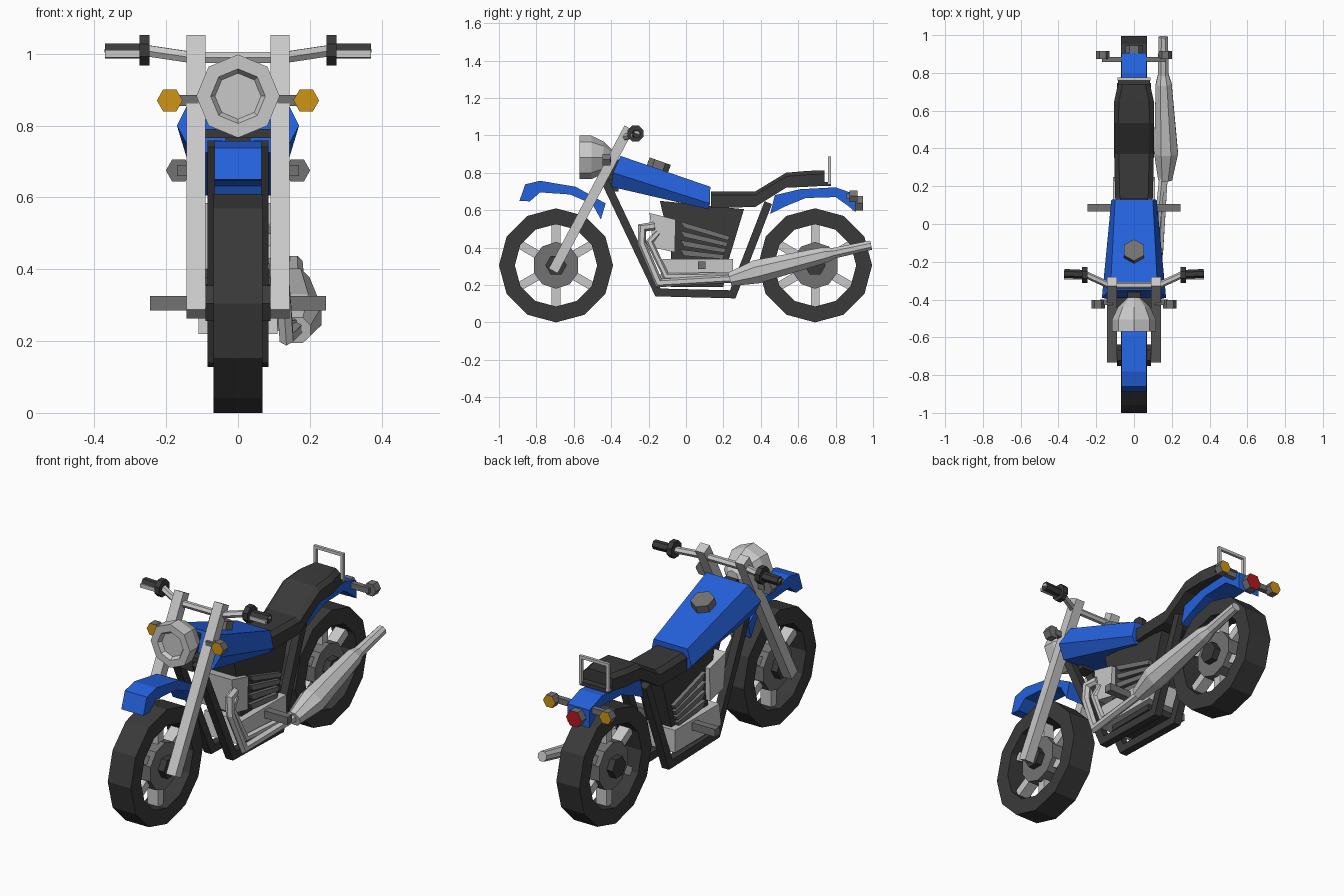
import bpy, bmesh, math
from mathutils import Vector

cube = bpy.data.objects.get("Cube")
if cube:
    bpy.data.objects.remove(cube, do_unlink=True)


def material(name, r, g, b):
    m = bpy.data.materials.new(name)
    m.use_nodes = True
    m.diffuse_color = (r, g, b, 1)
    node = next(n for n in m.node_tree.nodes if n.type == 'BSDF_PRINCIPLED')
    node.inputs["Base Color"].default_value = (r, g, b, 1)
    return m


BLUE = material("blue paint", 0.018, 0.12, 0.72)
BLACK = material("black rubber", 0.042, 0.042, 0.042)
CHROME = material("light metal", 0.58, 0.58, 0.58)
STEEL = material("grey metal", 0.17, 0.17, 0.17)
AMBER = material("amber lens", 0.62, 0.3, 0.007)
RED = material("red lens", 0.45, 0.01, 0.015)


def loft(name, rings, mat, closed=False):
    """Skin a list of equal rings of points; cap the ends or join them."""
    bm = bmesh.new()
    vs = [[bm.verts.new(p) for p in ring] for ring in rings]
    n = len(vs[0])
    pairs = list(zip(vs, vs[1:])) + ([(vs[-1], vs[0])] if closed else [])
    for a, b in pairs:
        for i in range(n):
            j = (i + 1) % n
            bm.faces.new((a[i], a[j], b[j], b[i]))
    if not closed:
        bm.faces.new(vs[0])
        bm.faces.new(vs[-1])
    bmesh.ops.recalc_face_normals(bm, faces=bm.faces)
    mesh = bpy.data.meshes.new(name)
    bm.to_mesh(mesh)
    bm.free()
    mesh.materials.append(mat)
    obj = bpy.data.objects.new(name, mesh)
    bpy.context.scene.collection.objects.link(obj)
    return obj


def prism(name, profile, x0, x1, mat):
    """Side profile of (y, z) points pulled across x."""
    return loft(name, [[(x, y, z) for y, z in profile] for x in (x0, x1)], mat)


def box(name, x, y, z, mat):
    return prism(name, [(y[0], z[0]), (y[1], z[0]), (y[1], z[1]), (y[0], z[1])], x[0], x[1], mat)


def lathe(name, profile, centre, axis, sides, mat, phase=0, closed=False):
    """Turn (along, radius) points round the x or y axis."""
    rings = []
    for a, r in profile:
        ring = []
        for i in range(sides):
            t = math.tau * (i + phase) / sides
            s, c = r * math.sin(t), r * math.cos(t)
            ring.append(Vector(centre) + Vector((a, s, c) if axis == 'X' else (s, a, c)))
        rings.append(ring)
    return loft(name, rings, mat, closed)


def sweep(name, path, radii, sides, mat, ref=(1, 0, 0)):
    """Many-sided bar along a path, mitred at the bends."""
    pts = [Vector(p) for p in path]
    rings = []
    for k, p in enumerate(pts):
        d0 = (p - pts[k - 1]).normalized() if k else None
        d1 = (pts[k + 1] - p).normalized() if k < len(pts) - 1 else None
        d0, d1 = d0 or d1, d1 or d0
        t = (d0 + d1).normalized()
        v = t.cross(Vector(ref)).normalized()
        u = v.cross(t)
        r = radii[k] if isinstance(radii, (list, tuple)) else radii
        angles = [math.tau * (i + 0.5) / sides for i in range(sides)]
        rings.append([p + u * r * math.cos(a) + v * r * math.sin(a) / t.dot(d0) for a in angles])
    return loft(name, rings, mat)


def paint(obj, mat, rule):
    obj.data.materials.append(mat)
    for f in obj.data.polygons:
        if rule(f):
            f.material_index = 1


# wheels
R = 0.305
for label, cy in (("front", -0.695), ("rear", 0.69)):
    c = (0, cy, R)
    lathe(label + "_tyre", [(-0.068, 0.22), (-0.068, R), (0.068, R), (0.068, 0.22)], c, 'X', 12, BLACK, closed=True)
    lathe(label + "_brake_disc", [(-0.055, 0.125), (0.055, 0.125)], c, 'X', 10, STEEL)
    lathe(label + "_hub", [(-0.09, 0.057), (0.09, 0.057)], c, 'X', 6, BLACK, 0.5)
    for i in range(3):
        a = math.pi * i / 3
        d, n = Vector((math.sin(a), math.cos(a))), Vector((math.cos(a), -math.sin(a)))
        corners = [d * s * 0.23 + n * w * 0.023 for s, w in ((1, 1), (1, -1), (-1, -1), (-1, 1))]
        prism(label + "_spoke", [(cy + p.x, R + p.y) for p in corners], -0.03, 0.03, CHROME)

# fenders
prism("front_fender", [(-0.89, 0.65), (-0.86, 0.738), (-0.78, 0.757), (-0.59, 0.725), (-0.43, 0.636),
      (-0.455, 0.55), (-0.5, 0.632), (-0.62, 0.684), (-0.78, 0.695), (-0.835, 0.647)], -0.065, 0.065, BLUE)
prism("rear_fender", [(0.45, 0.58), (0.475, 0.68), (0.61, 0.712), (0.8, 0.722), (0.905, 0.685), (0.905, 0.59),
      (0.87, 0.62), (0.8, 0.67), (0.64, 0.665), (0.53, 0.62)], -0.065, 0.065, BLUE)

# fuel tank: six-sided sections, front and rear
tank = []
for y0, y1, y2, z0, z1, z2, w0, w1, w2 in ((-0.35, -0.39, -0.4, 0.89, 0.80, 0.725, 0.125, 0.17, 0.13),
                                           (0.13, 0.128, 0.12, 0.725, 0.635, 0.605, 0.1, 0.12, 0.09)):
    tank.append([(w0, y0, z0), (w1, y1, z1), (w2, y2, z2), (-w2, y2, z2), (-w1, y1, z1), (-w0, y0, z0)])
loft("fuel_tank", tank, BLUE)
sweep("fuel_cap", [(0, -0.16, 0.80), (0, -0.138, 0.862)], 0.06, 6, STEEL)

# seat: bevelled section along its length
seat = []
for y, top, low, w in ((0.135, 0.70, 0.612, 0.1), (0.37, 0.70, 0.617, 0.105),
                       (0.535, 0.80, 0.72, 0.107), (0.65, 0.81, 0.725, 0.105), (0.74, 0.813, 0.73, 0.085)):
    h = top - 0.02
    seat.append([(w - 0.025, y, top), (w, y, h), (w, y, low), (-w, y, low), (-w, y, h), (0.025 - w, y, top)])
loft("seat", seat, BLACK)
sweep("seat_back_rail", [(-0.08, 0.768, 0.74), (-0.08, 0.768, 0.88), (0.08, 0.768, 0.88), (0.08, 0.768, 0.74)],
      0.011, 4, CHROME, (0, 1, 0))
box("rail_mount", (-0.085, 0.085), (0.73, 0.775), (0.73, 0.75), BLACK)

# frame, forks and other mirrored parts
for side, s in (("left", 1), ("right", -1)):
    x = s * 0.064
    sweep(side + "_frame_tube", [(x, -0.43, 0.75), (x, -0.15, 0.16), (x, 0.25, 0.15), (x, 0.44, 0.64)],
          0.03, 4, BLACK)
    x = s * 0.117
    sweep(side + "_fork", [(x, -0.71, 0.275), (x, -0.305, 1.04)], 0.038, 4, CHROME)
    sweep(side + "_grip", [(s * 0.25, -0.268, 1.008), (s * 0.37, -0.262, 1.008)], 0.024, 6, BLACK, (0, 0, 1))
    box(side + "_lever", (s * 0.27, s * 0.37), (-0.295, -0.285), (0.99, 1.01), CHROME)
    lathe(side + "_grip_collar", [(-0.014, 0.046), (0.014, 0.046)], (s * 0.26, -0.27, 1.01), 'X', 8, BLACK, 0.5)

    # turn signals, amber on the outward face
    for end, sx, y, z, out in (("front", 0.19, -0.425, 0.87, -1), ("rear", 0.165, 0.895, 0.675, 1)):
        lamp = lathe(side + "_" + end + "_signal", [(-0.022, 0.036), (0.022, 0.036)], (s * sx, y, z), 'Y', 6, STEEL, 0.5)
        paint(lamp, AMBER, lambda f: f.normal.y * out > 0.9)
    box(side + "_signal_stem", (s * 0.11, s * 0.18), (-0.43, -0.4), (0.855, 0.885), STEEL)
    box(side + "_foot_peg", (s * 0.09, s * 0.245), (0.065, 0.105), (0.285, 0.325), STEEL)

# steering
sweep("handlebar", [(-0.37, -0.265, 1.005), (-0.25, -0.27, 1.008), (-0.13, -0.325, 0.99),
      (0.13, -0.325, 0.99), (0.25, -0.27, 1.008), (0.37, -0.265, 1.005)], 0.018, 6, CHROME, (0, 0, 1))
box("fork_clamp", (-0.1, 0.1), (-0.45, -0.39), (0.765, 0.79), BLACK)
box("steering_head", (-0.035, 0.035), (-0.43, -0.36), (0.7, 0.88), BLACK)
lathe("headlight", [(-0.55, 0.064), (-0.57, 0.076), (-0.57, 0.116), (-0.505, 0.116), (-0.44, 0.085), (-0.39, 0.035)],
      (0, 0, 0.882), 'Y', 8, CHROME)

# tail lamp
tail = lathe("tail_lamp", [(0, 0.046), (0.055, 0.046)], (0, 0.89, 0.637), 'Y', 6, STEEL, 0.5)
paint(tail, RED, lambda f: f.normal.y > 0.9)
box("rear_signal_stem", (-0.17, 0.17), (0.858, 0.885), (0.66, 0.69), STEEL)

# engine
prism("engine_body", [(-0.14, 0.65), (0.31, 0.605), (0.23, 0.34), (0.2, 0.19), (-0.08, 0.19), (-0.08, 0.4)],
      -0.075, 0.075, BLACK)
prism("engine_front_block", [(-0.195, 0.585), (-0.055, 0.55), (-0.06, 0.375), (-0.175, 0.4)], -0.1, 0.1, CHROME)
prism("crankcase", [(-0.125, 0.34), (0.25, 0.34), (0.25, 0.22), (-0.14, 0.22)], -0.11, 0.11, CHROME)
for i in range(4):
    front, back = 0.54 - i * 0.05, 0.46 - i * 0.033
    prism("cooling_fin", [(-0.03, front), (0.235 - i * 0.01, back), (0.225 - i * 0.01, back - 0.022), (-0.01, front - 0.034)],
          -0.095, 0.095, STEEL)

# exhaust
sweep("exhaust_pipe", [(0.1, -0.17, 0.515), (0.115, -0.235, 0.505), (0.12, -0.235, 0.42), (0.135, -0.145, 0.21),
      (0.16, 0.26, 0.235)], 0.022, 6, CHROME)
sweep("second_exhaust_pipe", [(0.09, -0.15, 0.48), (0.1, -0.195, 0.43), (0.115, -0.105, 0.245), (0.15, 0.26, 0.25)],
      0.018, 6, CHROME)
sweep("muffler", [(0.165, 0.235, 0.23), (0.17, 0.375, 0.27), (0.157, 0.74, 0.36), (0.155, 0.79, 0.37),
      (0.155, 0.99, 0.413)], [0.04, 0.068, 0.046, 0.031, 0.027], 8, CHROME)
